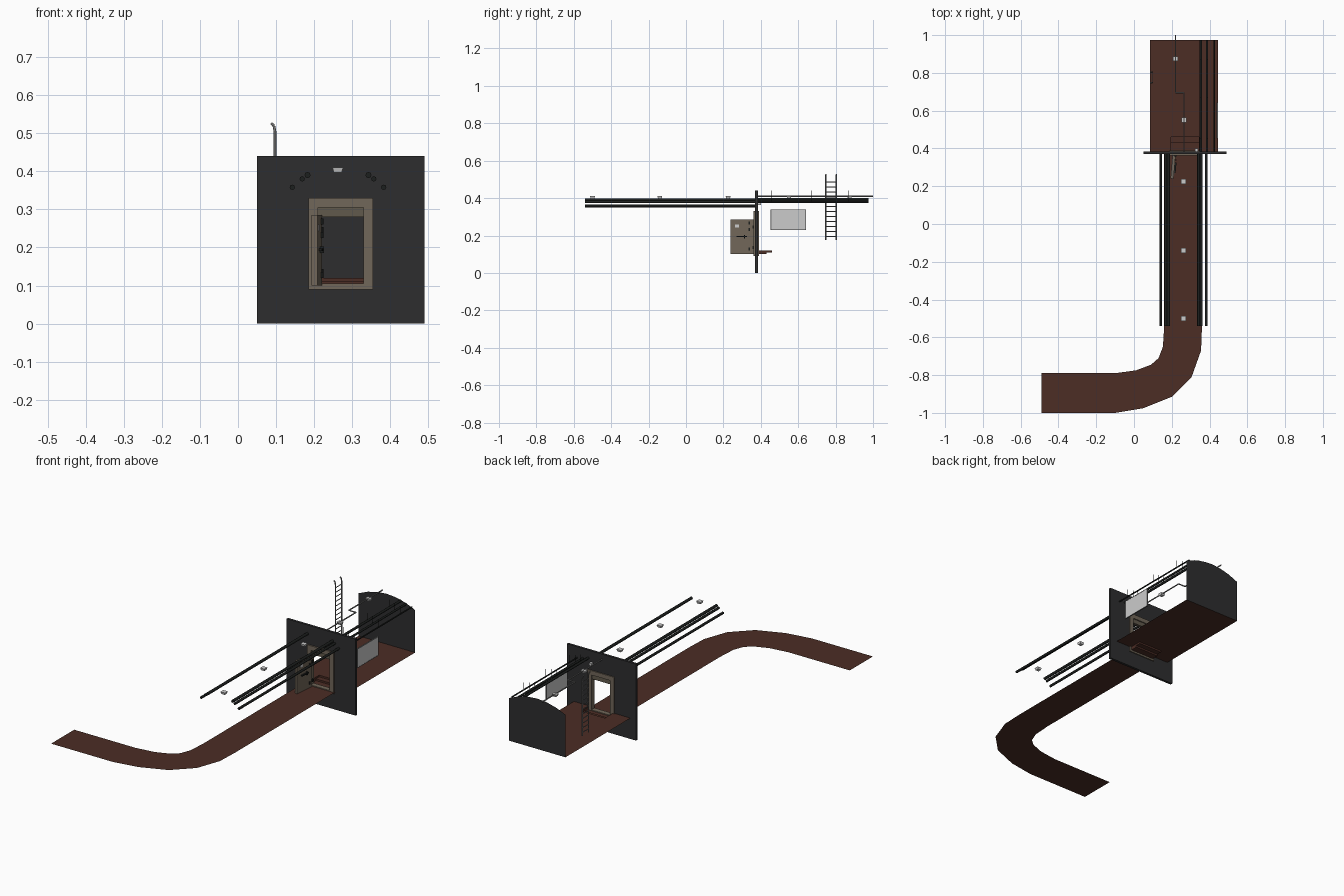
import bpy, bmesh, math
from mathutils import Vector, Matrix

old = bpy.data.objects.get("Cube")
if old:
    bpy.data.objects.remove(old)


def material(name, r, g, b):
    m = bpy.data.materials.new(name)
    m.use_nodes = True
    m.diffuse_color = (r, g, b, 1)
    m.node_tree.nodes["Principled BSDF"].inputs["Base Color"].default_value = (r, g, b, 1)
    return m


BROWN = material("brown floor", .072, .026, .018)
WALL = material("charcoal wall", .027, .027, .028)
PIPE = material("black pipe", .012, .014, .013)
TAN = material("tan frame", .165, .135, .1)
OLIVE = material("olive door", .12, .1, .072)
STEEL = material("grey steel", .2, .2, .2)
LIGHT = material("light grey", .6, .6, .6)


def finish(name, bm, mat, smooth=False):
    bmesh.ops.recalc_face_normals(bm, faces=bm.faces)
    me = bpy.data.meshes.new(name)
    bm.to_mesh(me)
    bm.free()
    me.materials.append(mat)
    ob = bpy.data.objects.new(name, me)
    bpy.context.collection.objects.link(ob)
    if smooth:
        for p in me.polygons:
            p.use_smooth = len(p.vertices) == 4
    return ob


def add_box(bm, x0, x1, y0, y1, z0, z1):
    m = Matrix.Translation(((x0 + x1) / 2, (y0 + y1) / 2, (z0 + z1) / 2))
    bmesh.ops.create_cube(bm, size=1, matrix=m @ Matrix.Diagonal((x1 - x0, y1 - y0, z1 - z0, 1)))


def box(name, mat, *dims):
    bm = bmesh.new()
    add_box(bm, *dims)
    return finish(name, bm, mat)


def add_rod(bm, a, b, r, sides=8):
    a, b = Vector(a), Vector(b)
    rot = (b - a).to_track_quat('Z', 'Y').to_matrix().to_4x4()
    bmesh.ops.create_cone(bm, cap_ends=True, segments=sides, radius1=r, radius2=r,
                          depth=(b - a).length, matrix=Matrix.Translation((a + b) / 2) @ rot)


def rods(name, mat, pairs, r, sides=8):
    bm = bmesh.new()
    for a, b in pairs:
        add_rod(bm, a, b, r, sides)
    return finish(name, bm, mat, True)


def sheet(name, mat, points):
    bm = bmesh.new()
    bm.faces.new([bm.verts.new(p) for p in points])
    return finish(name, bm, mat)


def ring(name, mat, outer, inner, y0, y1):
    """Rectangular panel with a rectangular opening, (x0, x1, z0, z1) each."""
    bm = bmesh.new()
    loops = []
    for y in (y0, y1):
        for x0, x1, z0, z1 in (outer, inner):
            loops.append([bm.verts.new(p) for p in
                          ((x0, y, z0), (x1, y, z0), (x1, y, z1), (x0, y, z1))])
    fo, fi, bo, bi = loops
    for p, q in ((fo, fi), (bo, bi), (fo, bo), (fi, bi)):
        for i in range(4):
            j = (i + 1) % 4
            bm.faces.new((p[i], p[j], q[j], q[i]))
    return finish(name, bm, mat)


# Corridor floor: a strip swept along outer and inner edges
outer = [(-.49, -1), (-.1, -1), (.05, -.975), (.2, -.915), (.305, -.81),
         (.355, -.67), (.36, -.54), (.36, .38)]
inner = [(-.49, -.79), (-.1, -.79), (.01, -.775), (.09, -.745), (.13, -.71),
         (.153, -.65), (.16, -.54), (.16, .38)]
bm = bmesh.new()
rows = [[bm.verts.new((*p, .1)) for p in pair] for pair in zip(outer, inner)]
for p, q in zip(rows, rows[1:]):
    bm.faces.new((p[0], q[0], q[1], p[1]))
finish("corridor_floor", bm, BROWN)

# Room floor with a stepped recess behind the doorway
RX0, RX1, RY0, RY1, RZ = .085, .445, .38, .975, .12
SX0, SX1 = .195, .345
sheet("room_floor", BROWN, [(x, y, RZ) for x, y in (
    (RX0, RY0), (SX0, RY0), (SX0, .46), (SX1, .46), (SX1, RY0),
    (RX1, RY0), (RX1, RY1), (RX0, RY1))])
bm = bmesh.new()
steps = [(RY0, .1), (.43, .1), (.43, .11), (.46, .11), (.46, RZ)]
left, right = [[bm.verts.new((x, y, z)) for y, z in steps] for x in (SX0, SX1)]
for i in range(4):
    bm.faces.new((left[i], left[i + 1], right[i + 1], right[i]))
for x, side in ((SX0, left), (SX1, right)):
    bm.faces.new(side + [bm.verts.new((x, RY0, RZ))])
finish("entry_steps", bm, BROWN)

# Arched end wall
mid, half = (RX0 + RX1) / 2, (RX1 - RX0) / 2
arch = [(mid + half * t, RY1, .41 - .045 * t * t) for t in (1, .67, .33, 0, -.33, -.67, -1)]
sheet("end_wall", WALL, [(RX0, RY1, RZ), (RX1, RY1, RZ)] + arch)

# Dividing wall and door frame
ring("dividing_wall", WALL, (.05, .49, 0, .44), (.2, .34, .1, .31), .37, .384)
ring("door_frame", TAN, (.185, .355, .09, .33), (.21, .33, .105, .305), .362, .39)
box("door_lintel", OLIVE, .21, .33, .368, .384, .28, .305)

# Open door with handle, latches and sign, turned slightly on its hinge
bm = bmesh.new()
add_box(bm, 0, .016, -.122, 0, .1, .285)
door = [finish("door", bm, OLIVE)]
door.append(box("door_sign", LIGHT, .016, .018, -.098, -.078, .243, .26))
bm = bmesh.new()
add_box(bm, .016, .024, -.09, -.035, .191, .197)
add_box(bm, .016, .026, -.05, -.044, .185, .203)
for z in (.12, .225, .26):
    add_box(bm, .016, .022, -.025, -.019, z, z + .016)
door.append(finish("door_latches", bm, PIPE))
for z in (.135, .245):
    door.append(box("door_hinge", PIPE, 0, .02, -.006, .004, z - .008, z + .008))
door[0].data.materials[0] = TAN
for ob in door:
    ob.data.transform(Matrix.Translation((.204, .362, 0)) @ Matrix.Rotation(math.radians(-5), 4, 'Z'))

# Corridor pipes, mirrored about the corridor axis
for side in (-1, 1):
    for dx, z, r in ((.12, .358, .007), (.094, .38, .007), (.08, .39, .008)):
        x = .2625 + side * dx
        rods("corridor_pipe", PIPE, [((x, -.54, z), (x, .37, z))], r)

# Room pipes and their hanger rods
for x, z, r in ((.354, .394, .007), (.387, .384, .006), (.425, .377, .004)):
    rods("room_pipe", PIPE, [((x, .384, z), (x, RY1, z))], r)
rods("pipe_hangers", PIPE, [((x, y, z), (x, y, z + .045))
     for y in (.455, .67, .87) for x, z in ((.354, .395), (.387, .385), (.425, .375))], .0015, 6)

# Ceiling conduit with a jog
path = [(.265, .384, .41), (.265, .695, .41), (.22, .695, .41), (.22, 1, .41)]
rods("ceiling_conduit", STEEL, zip(path, path[1:]), .0035)


# Lamps
def lamp(name, x, y, z):
    bm = bmesh.new()
    add_box(bm, x - .014, x + .014, y - .013, y + .013, z, z + .013)
    for v in bm.verts:
        if v.co.z < z + .001:
            v.co.x = x + (v.co.x - x) * .75
            v.co.y = y + (v.co.y - y) * .75
    finish(name, bm, LIGHT)


for y in (-.5, -.14, .225):
    lamp("corridor_lamp", .262, y, .397)
for x, y in ((.265, .55), (.22, .875)):
    lamp("room_lamp", x, y, .399)
box("junction_box", LIGHT, .322, .338, .384, .4, .362, .376)

# Notice board on the side
box("board", LIGHT, .439, .444, .455, .64, .232, .338)
ring("board_rim", STEEL, (0, .189, .23, .34), (.003, .186, .233, .337), 0, .007).data.transform(
    Matrix.Translation((.445, .453, 0)) @ Matrix.Rotation(math.radians(90), 4, 'Z'))

# Ladder with bent grab ends
bars = []
for y in (.748, .804):
    rail = [(.097, y, .175), (.097, y, .505), (.094, y, .52), (.087, y, .526)]
    bars += list(zip(rail, rail[1:]))
rods("ladder_rails", STEEL, bars, .0035)
rods("ladder_rungs", STEEL, [((.097, .748, .195 + i * .0265), (.097, .804, .195 + i * .0265))
                             for i in range(12)], .0025, 6)
